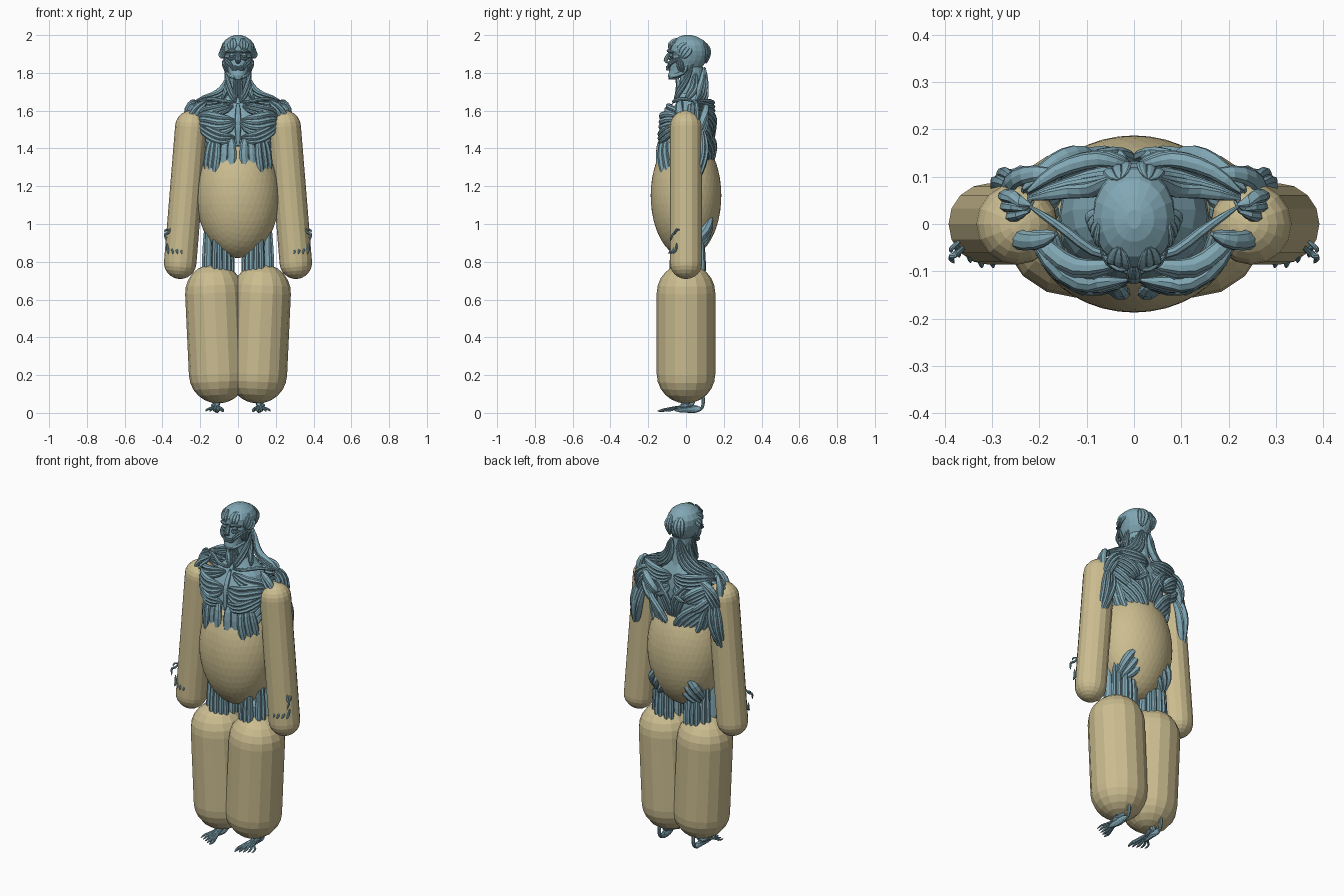
import bpy, bmesh, math
from mathutils import Vector, Matrix


def material(name, col):
    m = bpy.data.materials.new(name)
    m.diffuse_color = (*col, 1)
    return m


TAN = material("tan", (0.60, 0.51, 0.28))
BLUE = material("blue", (0.22, 0.39, 0.46))


def finish(name, bm, mat, mirror=False):
    bmesh.ops.recalc_face_normals(bm, faces=bm.faces[:])
    me = bpy.data.meshes.new(name)
    bm.to_mesh(me)
    bm.free()
    ob = bpy.data.objects.new(name, me)
    bpy.context.collection.objects.link(ob)
    me.materials.append(mat)
    if mirror:
        ob.modifiers.new("mirror", 'MIRROR').use_mirror_merge = False
    return ob


def skin(bm, rings):
    """Bridge point rings into a capped tube."""
    vs = [[bm.verts.new(p) for p in r] for r in rings]
    n = len(vs[0])
    for a, b in zip(vs, vs[1:]):
        for i in range(n):
            bm.faces.new((a[i], a[(i + 1) % n], b[(i + 1) % n], b[i]))
    bm.faces.new(vs[0])
    bm.faces.new(vs[-1])


def capsule(name, top, bottom, r, seg=16, steps=6):
    top, bottom = Vector(top), Vector(bottom)
    rot = (top - bottom).to_track_quat('Z', 'Y')
    rings = []
    for c, sgn in ((bottom, -1), (top, 1)):
        for k in range(steps + 1):
            a = math.pi / 2 * (k / steps if sgn > 0 else 1 - k / steps)
            rr, h = max(r * math.cos(a), 0.002), sgn * r * math.sin(a)
            rings.append([c + rot @ Vector((rr * math.cos(t), rr * math.sin(t), h))
                          for t in (2 * math.pi * i / seg for i in range(seg))])
    bm = bmesh.new()
    skin(bm, rings)
    return finish(name, bm, TAN, True)


def loft(name, sections, p=0.85, seg=18):
    """Trunk shapes: each section is z, half width, front y, back y."""
    rings = []
    for z, hx, yf, yb in sections:
        ring = []
        for i in range(seg):
            t = 2 * math.pi * i / seg
            c, s = math.cos(t), math.sin(t)
            ring.append(Vector((hx * math.copysign(abs(c) ** p, c),
                                (yf + yb) / 2 + (yb - yf) / 2 * math.copysign(abs(s) ** p, s), z)))
        rings.append(ring)
    bm = bmesh.new()
    skin(bm, rings)
    return finish(name, bm, BLUE)


def spline(pts, u):
    n = len(pts) - 1
    i = min(int(u * n), n - 1)
    t = u * n - i
    a, b = pts[i], pts[i + 1]
    p0 = pts[i - 1] if i else a * 2 - b
    p3 = pts[i + 2] if i + 2 <= n else b * 2 - a
    return 0.5 * (2 * a + (b - p0) * t + (2 * p0 - 5 * a + 4 * b - p3) * t * t
                  + (3 * a - p0 - 3 * b + p3) * t ** 3)


def muscle(name, pts, w, t, axis=(0, 0.02), strips=1, steps=8, seg=8):
    """Mirrored spindle of fibre strips, lying flat around a vertical axis."""
    pts = [Vector(p) for p in pts]
    bm = bmesh.new()
    for s in range(strips):
        off = (s - (strips - 1) / 2) * 2 * w / strips
        rings = []
        for k in range(steps + 1):
            u = k / steps
            c = spline(pts, u)
            tan = (spline(pts, min(u + .02, 1)) - spline(pts, max(u - .02, 0))).normalized()
            out = Vector((c.x - axis[0], c.y - axis[1], 0.0001))
            side = tan.cross(out).normalized()
            nrm = side.cross(tan).normalized()
            f = 0.2 + 0.8 * math.sin(math.pi * u) ** 0.6 if 0 < k < steps else 0.2
            hw = w / strips * (1.2 if strips > 1 else 1)
            bow = t * 0.3 * (1 - (2 * abs(off) / (2 * w)) ** 2) if strips > 1 else 0
            rings.append([c + side * (off * f + hw * f * math.cos(a)) + nrm * (t * f * math.sin(a) + bow * f)
                          for a in (2 * math.pi * j / seg for j in range(seg))])
        skin(bm, rings)
    return finish(name, bm, BLUE, True)


# Simplified volumes: belly ellipsoid, arm and leg capsules
bm = bmesh.new()
bmesh.ops.create_icosphere(bm, subdivisions=4, radius=1, matrix=Matrix.Translation((0, 0, 1.15))
                           @ Matrix.Diagonal((0.22, 0.187, 0.33, 1)))
finish("belly", bm, TAN)
capsule("arm_capsules", (0.247, 0, 1.515), (0.306, 0, 0.795), 0.086)
capsule("leg_capsules", (0.125, 0, 0.635), (0.105, 0, 0.205), 0.155)

# Trunk core, neck and skull
loft("trunk", [(0.93, .08, -.06, .08), (1.05, .14, -.10, .11), (1.2, .14, -.10, .10), (1.35, .155, -.115, .115),
               (1.45, .16, -.115, .13), (1.55, .155, -.10, .135), (1.61, .13, -.07, .13),
               (1.65, .085, -.05, .115), (1.69, .05, -.035, .10)])
loft("neck", [(1.62, .06, -.05, .11), (1.68, .05, -.04, .105), (1.74, .05, -.03, .095), (1.83, .055, -.04, .09)], 1)
loft("head", [(1.765, .022, -.092, -.05), (1.785, .042, -.096, -.01), (1.81, .055, -.09, .05), (1.835, .063, -.09, .09),
              (1.865, .074, -.085, .112), (1.893, .082, -.078, .12), (1.915, .088, -.094, .122),
              (1.945, .086, -.092, .116), (1.972, .07, -.07, .095), (1.991, .043, -.038, .06), (2.0, .015, -.01, .03)], 1)

# Face
muscle("eyes", [(.018, -.078, 1.892), (.033, -.08, 1.893), (.048, -.073, 1.892)], .012, .012)
muscle("brows", [(.006, -.09, 1.912), (.033, -.092, 1.918), (.066, -.066, 1.908)], .009, .009)
muscle("lower_lids", [(.014, -.085, 1.88), (.035, -.084, 1.873), (.062, -.066, 1.884)], .007, .008)
muscle("nose", [(.003, -.086, 1.91), (.004, -.10, 1.885), (.004, -.107, 1.865), (.004, -.09, 1.85)], .011, .011)
muscle("cheeks", [(.072, -.035, 1.878), (.05, -.078, 1.855), (.026, -.094, 1.825)], .012, .009, strips=2)
muscle("lips", [(-.003, -.098, 1.823), (.016, -.097, 1.825), (.032, -.085, 1.818)], .012, .007, strips=2)
muscle("jaw_muscles", [(.07, -.038, 1.875), (.066, -.03, 1.84), (.05, -.02, 1.795)], .022, .008, strips=3)
muscle("jaw_line", [(.006, -.092, 1.775), (.035, -.07, 1.782), (.058, -.01, 1.805), (.066, .01, 1.86)], .012, .009)
muscle("temples", [(.07, .02, 1.955), (.086, -.01, 1.92), (.076, -.03, 1.88)], .04, .007, strips=4)
muscle("scalp_front", [(.03, -.085, 1.92), (.032, -.082, 1.95), (.03, -.05, 1.982)], .026, .006, strips=3)
muscle("scalp_back", [(.03, .095, 1.965), (.035, .117, 1.915), (.035, .105, 1.85)], .03, .007, strips=3)

# Neck muscles and collar bones
muscle("neck_side", [(.068, .035, 1.845), (.055, .0, 1.76), (.036, -.04, 1.69), (.012, -.062, 1.645)], .017, .012, strips=2)
muscle("throat", [(.01, -.05, 1.785), (.012, -.038, 1.73), (.012, -.055, 1.65)], .014, .012, strips=2)
muscle("neck_deep", [(.05, .05, 1.8), (.055, .04, 1.72), (.085, .0, 1.655)], .022, .014, strips=2)
muscle("collar_bones", [(.012, -.066, 1.642), (.08, -.06, 1.652), (.15, -.01, 1.662), (.225, .04, 1.65)], .011, .011)
muscle("upper_trapezius", [(.025, .098, 1.83), (.05, .09, 1.73), (.11, .08, 1.672), (.225, .055, 1.648)], .038, .018, strips=4)

# Chest
muscle("chest_upper", [(.025, -.082, 1.625), (.11, -.092, 1.60), (.18, -.055, 1.58), (.225, -.01, 1.54)], .036, .02, strips=3)
muscle("chest_main", [(.012, -.118, 1.54), (.09, -.125, 1.525), (.165, -.09, 1.54), (.22, -.015, 1.545)], .062, .018, strips=4)
muscle("chest_lower", [(.015, -.125, 1.455), (.09, -.13, 1.455), (.16, -.095, 1.49), (.215, -.02, 1.535)], .035, .018, strips=3)
muscle("breastbone", [(.004, -.07, 1.64), (.004, -.115, 1.54), (.004, -.12, 1.41)], .012, .008)
muscle("abdominals", [(.05, -.115, 1.47), (.05, -.132, 1.39), (.055, -.12, 1.22), (.03, -.08, 1.0)], .044, .018, strips=2)
muscle("obliques", [(.12, -.095, 1.47), (.13, -.105, 1.385), (.14, -.08, 1.24), (.13, -.04, 1.05)], .055, .02, strips=3)
for i in range(4):
    z = 1.50 - .045 * i
    muscle("side_ribs_%d" % i, [(.125, -.105, z - .035), (.155, -.07, z - .01), (.17, -.01, z + .03)], .02, .015)

# Back
muscle("middle_trapezius", [(.008, .125, 1.62), (.07, .135, 1.61), (.15, .112, 1.62), (.225, .065, 1.642)], .045, .018, strips=4)
muscle("lower_trapezius", [(.01, .12, 1.36), (.03, .135, 1.46), (.07, .14, 1.54), (.13, .125, 1.605)], .035, .013, strips=3)
muscle("rhomboids", [(.02, .13, 1.57), (.06, .137, 1.54), (.10, .13, 1.49)], .04, .015, strips=3)
muscle("shoulder_blades", [(.085, .13, 1.49), (.13, .132, 1.525), (.18, .11, 1.56), (.235, .07, 1.585)], .045, .02, strips=4)
muscle("teres", [(.105, .125, 1.425), (.16, .118, 1.465), (.205, .09, 1.51), (.24, .05, 1.535)], .026, .018, strips=2)
muscle("lats", [(.02, .105, 1.26), (.085, .118, 1.36), (.15, .095, 1.43), (.20, .04, 1.51)], .07, .018, strips=5)
muscle("lat_edges", [(.10, .085, 1.2), (.155, .06, 1.33), (.175, .045, 1.43), (.205, .03, 1.52)], .05, .016, strips=3)
muscle("spine_columns", [(.03, .09, 1.0), (.03, .105, 1.2), (.03, .12, 1.4)], .025, .018, strips=2)

# Shoulders and arms
A = (.225, .05)
muscle("shoulder_front", [(.165, -.02, 1.652), (.215, -.03, 1.61), (.25, -.02, 1.53), (.268, .01, 1.42)], .026, .022, A, 2)
muscle("shoulder_middle", [(.215, .045, 1.653), (.252, .04, 1.615), (.262, .04, 1.53), (.268, .03, 1.40)], .034, .02, A, 3)
muscle("shoulder_rear", [(.155, .10, 1.628), (.21, .098, 1.595), (.245, .09, 1.53), (.268, .06, 1.41)], .032, .02, A, 3)
muscle("triceps_outer", [(.245, .075, 1.53), (.268, .09, 1.43), (.276, .085, 1.34), (.285, .055, 1.21)], .024, .022, A, 2)
muscle("triceps_inner", [(.22, .07, 1.51), (.235, .094, 1.42), (.25, .088, 1.34), (.275, .055, 1.21)], .022, .022, A, 2)
muscle("biceps", [(.23, .01, 1.55), (.26, .0, 1.40), (.285, .01, 1.2)], .032, .03, A, 2)
muscle("forearms", [(.285, .03, 1.27), (.30, .02, 1.15), (.335, -.03, .98)], .038, .035, A, 3)
muscle("palms", [(.335, -.025, 1.0), (.34, -.04, .94), (.34, -.05, .87)], .035, .015, A, 4)
muscle("thumbs", [(.345, -.035, 1.0), (.368, -.058, .955), (.386, -.07, .945), (.38, -.082, .91)], .007, .007, A)
muscle("thumb_tendons", [(.36, -.03, .97), (.384, -.05, .967), (.386, -.06, .955)], .005, .005, A)
for i in range(4):
    x = .30 + .024 * i
    y = -.088 + .022 * max(0, (i - 1)) / 2
    muscle("finger_%d" % i, [(x + .005, -.05, .90), (x, y + .012, .865), (x - .003, y - .004, .843)], .007, .007, A)

# Hips and thighs showing between belly and leg capsules
L = (.108, .01)
muscle("buttocks", [(.05, .09, 1.07), (.10, .105, .98), (.14, .06, .88)], .06, .03, L, 3)
muscle("thigh_cores", [(.10, .01, 1.06), (.108, .01, .86), (.112, .01, .7), (.11, .0, .48)], .06, .06, L)
for n, x, y in (("front", .11, -.058), ("front_inner", .068, -.04), ("outer", .16, -.02), ("outer_rear", .158, .045),
                ("rear", .115, .075), ("rear_inner", .068, .065), ("inner", .047, .01)):
    muscle("thigh_" + n, [(x, y * .9, 1.04), (x, y, .86), (x, y, .7), (.11 + (x - .11) * .5, y * .6, .46)], .027, .022, L, 2)
muscle("calves", [(.11, .03, .5), (.11, .05, .36), (.115, .055, .1)], .048, .045, L, 2)
muscle("shins", [(.11, -.02, .5), (.115, -.01, .3), (.12, .02, .07)], .03, .03, L)

# Feet: heel, tendons and separate toes
muscle("heel_tendons", [(.112, .07, .2), (.112, .09, .09), (.112, .088, .035), (.112, .07, .012)], .011, .009, L)
muscle("ankles", [(.115, .04, .11), (.115, .015, .055), (.12, -.03, .028)], .026, .02, L, 2)
muscle("soles", [(.112, .085, .02), (.115, .03, .02), (.125, -.06, .014)], .022, .013, (.115, 4))
for i in range(5):
    x1 = .082 + .021 * i
    y1 = -.15 + .010 * i
    r = .0105 - .001 * i
    muscle("toe_%d" % i, [(.107 + .005 * i, .03, .04), (.5 * x1 + .058, -.05, .028),
                          (x1, y1 + .035, .015), (x1 + .002, y1, .009)], r, r * .9, L)
